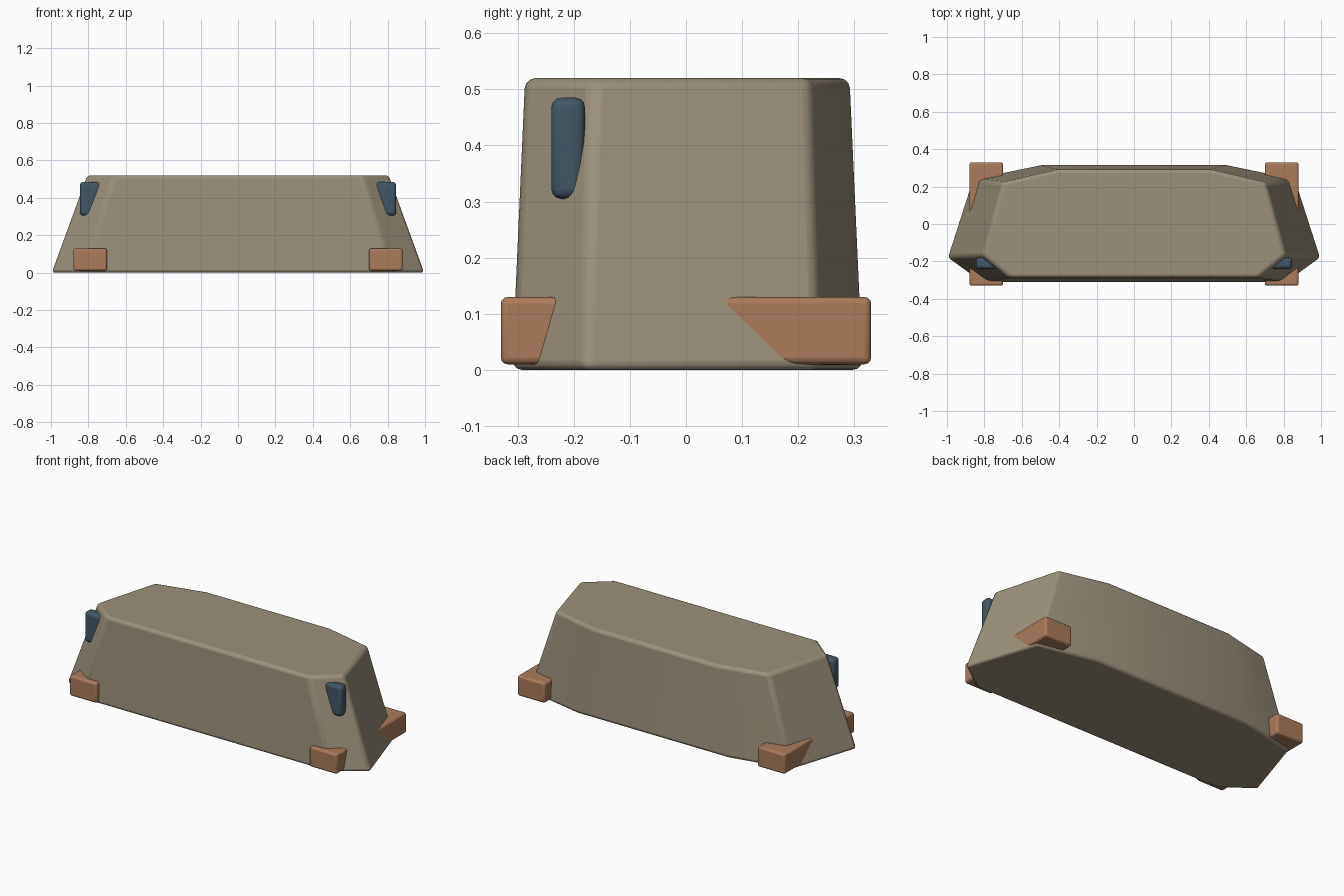
import bpy, bmesh
from math import radians

if "Cube" in bpy.data.objects:
    bpy.data.objects.remove(bpy.data.objects["Cube"])


def material(name, rgb):
    m = bpy.data.materials.new(name)
    m.diffuse_color = (*rgb, 1)
    m.use_nodes = True
    m.node_tree.nodes["Principled BSDF"].inputs["Base Color"].default_value = m.diffuse_color
    return m


SHELL = material("taupe", (0.33, 0.28, 0.2))
WOOD = material("orange_brown", (0.4, 0.2, 0.11))
SLATE = material("slate_blue", (0.055, 0.095, 0.13))


def prism(name, outline, z0, z1, mat, bevel, segments, sx=1, sy=1):
    """Closed prism from a plan outline, tapered by sx, sy at the top."""
    bm = bmesh.new()
    low = [bm.verts.new((x, y, z0)) for x, y in outline]
    high = [bm.verts.new((x * sx, y * sy, z1)) for x, y in outline]
    bm.faces.new(low[::-1])
    bm.faces.new(high)
    n = len(outline)
    for i in range(n):
        j = (i + 1) % n
        bm.faces.new((low[i], low[j], high[j], high[i]))
    bmesh.ops.recalc_face_normals(bm, faces=bm.faces[:])
    me = bpy.data.meshes.new(name)
    bm.to_mesh(me)
    bm.free()
    ob = bpy.data.objects.new(name, me)
    bpy.context.collection.objects.link(ob)
    me.materials.append(mat)
    mod = ob.modifiers.new("Bevel", 'BEVEL')
    mod.width, mod.segments = bevel, segments
    mod.limit_method, mod.angle_limit = 'ANGLE', radians(30)
    bpy.ops.object.select_all(action='DESELECT')
    ob.select_set(True)
    bpy.context.view_layer.objects.active = ob
    bpy.ops.object.shade_smooth_by_angle(angle=radians(35))
    return ob


def box(name, x, y, z, mat, bevel):
    plan = [(x[0], y[0]), (x[1], y[0]), (x[1], y[1]), (x[0], y[1])]
    return prism(name, plan, *z, mat, bevel, 3)


# tapered eight-sided body, mirrored from its right half
half = [(0.82, -0.31), (1.0, -0.18), (0.865, 0.24), (0.5, 0.315)]
plan = half + [(-x, y) for x, y in reversed(half)]
prism("body", plan, 0, 0.52, SHELL, 0.018, 3, 0.81, 0.925)

for side, s in (("left", -1), ("right", 1)):
    # skid bar running through the body, showing at front and back
    box("skid_" + side, sorted((s * 0.70, s * 0.88)), (-0.33, 0.33),
        (0.01, 0.13), WOOD, 0.012)
    # upright peg on the front corner
    box("peg_" + side, sorted((s * 0.735, s * 0.845)), (-0.24, -0.18),
        (0.305, 0.485), SLATE, 0.017)
